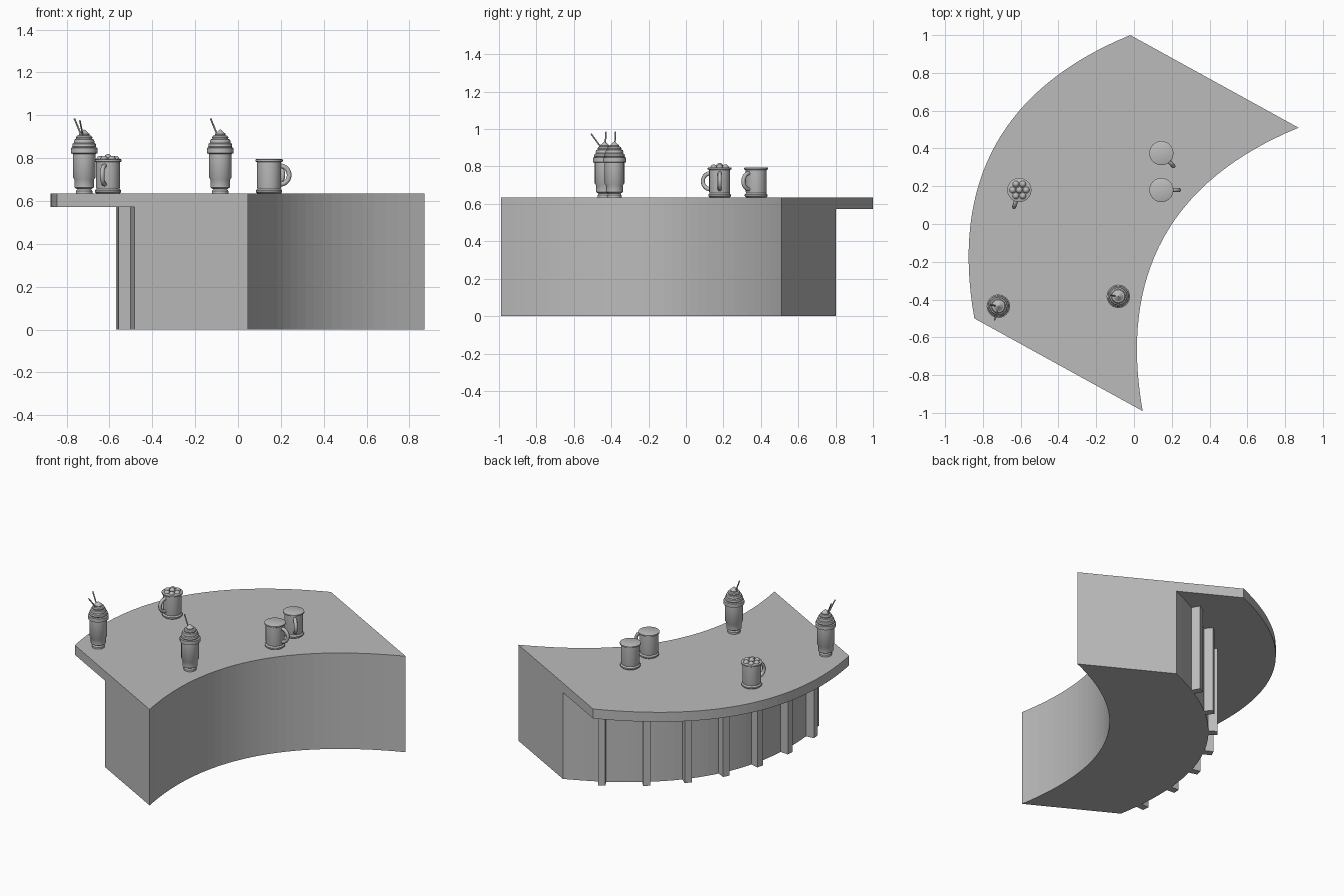
import bpy, bmesh, math
from math import sin, cos, pi, radians
from mathutils import Vector, Matrix

cube = bpy.data.objects.get("Cube")
if cube:
    bpy.data.objects.remove(cube, do_unlink=True)

GREY = (0.5, 0.5, 0.5, 1)
mat = bpy.data.materials.new("plain grey")
mat.use_nodes = True
mat.diffuse_color = GREY
mat.node_tree.nodes["Principled BSDF"].inputs["Base Color"].default_value = GREY

TOP = 0.635          # counter surface height
UNDER = 0.572        # underside of the slab
HALF = 0.856         # half the counter's length
SAG = 0.345          # bulge of the curved edge
ALONG = Vector((0.482, 0.876, 0)).normalized()
ACROSS = Vector((ALONG.y, -ALONG.x, 0))
MID = Vector((-0.4325, 0.25, 0))
DEPTH = 1.017
OVERHANG = 0.412


def finish(name, bm, smooth=False):
    bmesh.ops.recalc_face_normals(bm, faces=bm.faces)
    mesh = bpy.data.meshes.new(name)
    bm.to_mesh(mesh)
    bm.free()
    mesh.materials.append(mat)
    ob = bpy.data.objects.new(name, mesh)
    bpy.context.collection.objects.link(ob)
    if smooth:
        bpy.ops.object.select_all(action='DESELECT')
        ob.select_set(True)
        bpy.context.view_layer.objects.active = ob
        bpy.ops.object.shade_smooth_by_angle(angle=radians(35))
    return ob


def edge_point(v, inset):
    """Point on the curved edge, moved towards the inner side by inset."""
    return MID + ALONG * v + ACROSS * (inset - SAG * (1 - (v / HALF) ** 2))


def curved_block(name, inset, z0, z1, steps=32):
    vs = [HALF * (2 * i / steps - 1) for i in range(steps + 1)]
    outline = [edge_point(v, inset) for v in vs] + [edge_point(v, DEPTH) for v in reversed(vs)]
    bm = bmesh.new()
    face = bm.faces.new([bm.verts.new(p + Vector((0, 0, z0))) for p in outline])
    top = bmesh.ops.extrude_face_region(bm, geom=[face])["geom"]
    moved = [g for g in top if isinstance(g, bmesh.types.BMVert)]
    bmesh.ops.translate(bm, verts=moved, vec=(0, 0, z1 - z0))
    finish(name, bm)


def lathe(bm, profile, centre, segments=24):
    """Spin (radius, height) pairs about z, closing both ends."""
    rings = [[bm.verts.new((centre.x + r * cos(2 * pi * i / segments),
                            centre.y + r * sin(2 * pi * i / segments),
                            centre.z + z)) for i in range(segments)] for r, z in profile]
    for a, b in zip(rings, rings[1:]):
        for i in range(segments):
            j = (i + 1) % segments
            bm.faces.new((a[i], a[j], b[j], b[i]))
    bm.faces.new(rings[0])
    bm.faces.new(rings[-1])


def tube(name, points, radius):
    curve = bpy.data.curves.new(name, 'CURVE')
    curve.dimensions = '3D'
    curve.bevel_depth = radius
    curve.bevel_resolution = 2
    curve.use_fill_caps = True
    spline = curve.splines.new('POLY')
    spline.points.add(len(points) - 1)
    for p, co in zip(spline.points, points):
        p.co = (*co, 1)
        p.radius = 1
    spline.use_smooth = True
    curve.materials.append(mat)
    ob = bpy.data.objects.new(name, curve)
    bpy.context.collection.objects.link(ob)


# Counter
curved_block("counter_top", 0, UNDER, TOP)
curved_block("counter_base", OVERHANG, 0, UNDER)

# Upright slats on the outer curve of the base
for i in range(7):
    v = 0.66 - 0.233 * i
    tangent = (ALONG + ACROSS * (2 * SAG * v / HALF ** 2)).normalized()
    outward = Vector((-tangent.y, tangent.x, 0))
    spot = edge_point(v, OVERHANG) + outward * 0.022 + Vector((0, 0, UNDER / 2))
    bm = bmesh.new()
    place = Matrix.Translation(spot) @ Matrix.Rotation(math.atan2(tangent.y, tangent.x), 4, 'Z')
    bmesh.ops.create_cube(bm, size=1, matrix=place @ Matrix.Diagonal((0.045, 0.066, UNDER, 1)))
    finish(f"slat_{i + 1}", bm)

# Mugs
MUG = [(0.054, 0), (0.061, 0.006), (0.061, 0.014), (0.054, 0.022), (0.056, 0.03),
       (0.056, 0.146), (0.064, 0.15), (0.064, 0.158), (0.06, 0.16)]


def mug(name, x, y, angle):
    centre = Vector((x, y, TOP))
    bm = bmesh.new()
    lathe(bm, MUG, centre)
    finish(name, bm, True)
    out = Vector((cos(angle), sin(angle), 0))
    loop = []
    for i in range(13):
        a = pi * (i / 12 - 0.5)
        loop.append(centre + out * (0.052 + 0.042 * cos(a)) + Vector((0, 0, 0.086 + 0.043 * sin(a))))
    tube(name + "_handle", loop, 0.011)


mug("mug_right", 0.145, 0.18, 0)
mug("mug_back", 0.145, 0.375, radians(-47))
mug("mug_left", -0.607, 0.18, radians(-107))

# Marshmallows heaped in the left mug
bm = bmesh.new()
for i in range(7):
    a, r = i * pi / 3, 0.036 if i < 6 else 0
    spot = (-0.607 + r * cos(a), 0.18 + r * sin(a), TOP + (0.158 if r else 0.166))
    bmesh.ops.create_uvsphere(bm, u_segments=12, v_segments=8, radius=0.018,
                              matrix=Matrix.Translation(spot))
finish("marshmallows", bm, True)

# Tall dessert glasses with whipped cream
GLASS = [(0.038, 0), (0.038, 0.012), (0.032, 0.02), (0.046, 0.028), (0.046, 0.065),
         (0.053, 0.075), (0.053, 0.185), (0.062, 0.188), (0.062, 0.212), (0.055, 0.215)]
CREAM = [(0.052, 0.212), (0.056, 0.22), (0.054, 0.232), (0.047, 0.236), (0.048, 0.243),
         (0.045, 0.252), (0.037, 0.255), (0.038, 0.262), (0.034, 0.269), (0.025, 0.272),
         (0.025, 0.278), (0.013, 0.288), (0.002, 0.298)]


def sundae(name, x, y, straw_ends):
    centre = Vector((x, y, TOP))
    for part, profile in (("glass", GLASS), ("cream", CREAM)):
        bm = bmesh.new()
        lathe(bm, profile, centre)
        finish(f"{name}_{part}", bm, True)
    for i, end in enumerate(straw_ends):
        start = centre + Vector((0, 0, 0.24))
        tube(f"{name}_straw_{i + 1}", [start, Vector(end)], 0.004)


sundae("sundae_left", -0.718, -0.435, [(-0.764, -0.428, 0.985), (-0.738, -0.508, 0.975)])
sundae("sundae_right", -0.083, -0.383, [(-0.128, -0.377, 0.985)])
